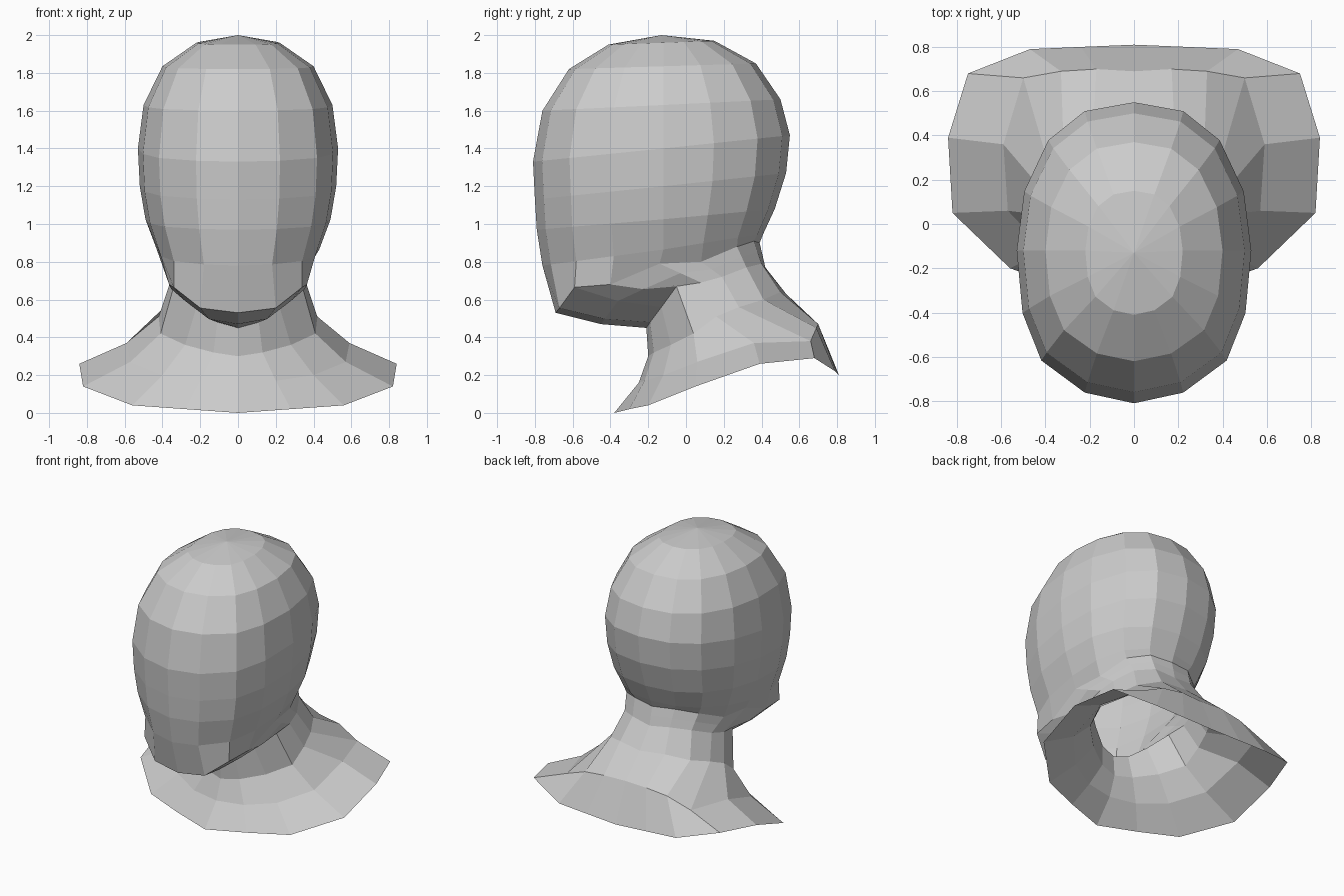
import bpy, bmesh

if "Cube" in bpy.data.objects:
    bpy.data.objects.remove(bpy.data.objects["Cube"])

# Unit outline of the skull seen from above, half ring from front to back
OUTLINE = [(0, -1), (.42, -.93), (.79, -.72), (.95, -.41), (1, 0),
           (.935, .40), (.73, .745), (.42, .94), (0, 1)]


def skull_ring(y_front, z_front, y_back, z_back, width, y_mid=-.12):
    """Half ring fitted between a front point, a back point and a half width."""
    pts = []
    for u, v in OUTLINE:
        y = y_mid + (v * (y_back - y_mid) if v > 0 else -v * (y_front - y_mid))
        f = (v + 1) / 2
        pts.append((u * width, y, z_front * (1 - f) + z_back * f))
    return pts


def loft(name, half_rings, pole=None):
    """Mirror half rings to full loops and skin them from top to bottom."""
    bm = bmesh.new()
    loops = []
    for half in half_rings:
        full = half + [(-x, y, z) for x, y, z in half[-2:0:-1]]
        loops.append([bm.verts.new(p) for p in full])
    n = len(loops[0])
    for a, b in zip(loops, loops[1:]):
        for i in range(n):
            j = (i + 1) % n
            bm.faces.new((a[i], b[i], b[j], a[j]))
    if pole:
        top = bm.verts.new(pole)
        for i in range(n):
            bm.faces.new((top, loops[0][i], loops[0][(i + 1) % n]))
    mesh = bpy.data.meshes.new(name)
    bm.to_mesh(mesh)
    bm.free()
    obj = bpy.data.objects.new(name, mesh)
    bpy.context.collection.objects.link(obj)
    return obj


# Skull and face, crown downwards
skull = [skull_ring(*r) for r in (
    (-.41, 1.95, .15, 1.97, .22),
    (-.62, 1.82, .37, 1.85, .40),
    (-.76, 1.60, .50, 1.66, .50),
    (-.81, 1.33, .55, 1.47, .53),
    (-.80, 1.13, .53, 1.27, .52),
    (-.79, .97, .47, 1.08, .49),
    (-.76, .78, .41, .95, .43))]

# Jaw line rising from the chin to the nape
jaw = [(0, -.69, .53), (.2, -.67, .555), (.34, -.59, .665), (.365, -.40, .68),
       (.385, -.14, .79), (.36, .08, .80), (.29, .27, .88), (.16, .36, .91), (0, .39, .90)]

# Top of the neck under the jaw
throat = [(0, -.21, .45), (.11, -.19, .48), (.22, -.13, .56), (.34, -.05, .67),
          (.36, .08, .69), (.34, .19, .72), (.27, .32, .77), (.15, .40, .79), (0, .42, .77)]

# Underside of the chin, sagging slightly between jaw and throat
under_jaw = [tuple((a + b) / 2 for a, b in zip(p, q)) for p, q in zip(jaw, throat)]
under_jaw = [(x, y, z - (.02 if y < -.2 else 0)) for x, y, z in under_jaw]

loft("head", skull + [jaw, under_jaw, throat], pole=(0, -.13, 2.0))

# Neck flaring into the open shoulder collar
neck = [(0, -.20, .30), (.13, -.17, .32), (.28, -.08, .36), (.41, .04, .42),
        (.42, .16, .51), (.39, .28, .56), (.32, .41, .60), (.18, .50, .64), (0, .53, .63)]
shoulder = [(0, -.25, .16), (.20, -.22, .17), (.40, -.12, .20), (.57, .06, .27),
            (.59, .36, .37), (.50, .66, .38), (.33, .69, .45), (.17, .70, .47), (0, .69, .47)]
hem = [(0, -.38, 0), (.28, -.30, .02), (.56, -.20, .04), (.82, .05, .14),
       (.84, .39, .26), (.75, .68, .29), (.47, .79, .22), (.24, .80, .21), (0, .81, .20)]
loft("neck_and_shoulders", [throat, neck, shoulder, hem])
